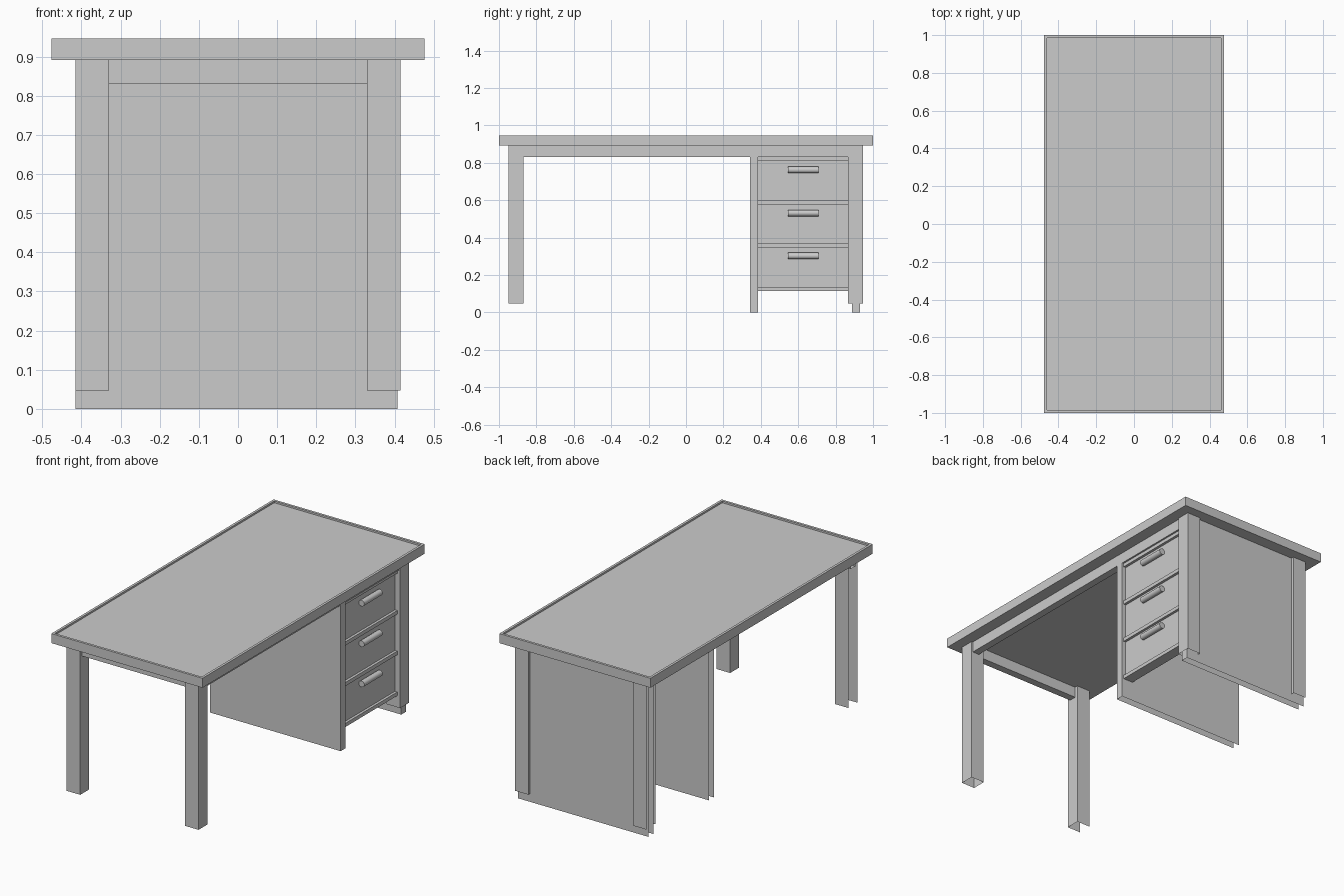
import bpy, bmesh, math
from mathutils import Vector

if "Cube" in bpy.data.objects:
    bpy.data.objects.remove(bpy.data.objects["Cube"])

AXES = {"-x": (-1, 0, 0), "+x": (1, 0, 0), "-y": (0, -1, 0),
        "+y": (0, 1, 0), "-z": (0, 0, -1), "+z": (0, 0, 1)}


def finish(name, bm):
    me = bpy.data.meshes.new(name)
    bm.to_mesh(me)
    bm.free()
    ob = bpy.data.objects.new(name, me)
    bpy.context.collection.objects.link(ob)
    return ob


def box(name, x, y, z, omit=()):
    """Box from (min, max) ranges, leaving out the hidden faces in omit."""
    bm = bmesh.new()
    bmesh.ops.create_cube(bm, size=1)
    bm.normal_update()
    drop = [f for f in bm.faces
            if any(f.normal.dot(Vector(AXES[a])) > 0.9 for a in omit)]
    bmesh.ops.delete(bm, geom=drop, context='FACES')
    for v in bm.verts:
        v.co = [(r[0] + r[1]) / 2 + c * (r[1] - r[0])
                for r, c in zip((x, y, z), v.co)]
    return finish(name, bm)


# Table top with a thin raised rim around a recessed surface
bm = bmesh.new()
bmesh.ops.create_cube(bm, size=1)
for v in bm.verts:
    v.co = (v.co.x * 0.952, v.co.y * 2, 0.919 + v.co.z * 0.054)
bm.normal_update()
top = [f for f in bm.faces if f.normal.z > 0.9]
bmesh.ops.inset_region(bm, faces=top, thickness=0.02)
lowered = bmesh.ops.extrude_face_region(bm, geom=top)["geom"]
bmesh.ops.delete(bm, geom=top, context='FACES')
for v in lowered:
    if isinstance(v, bmesh.types.BMVert):
        v.co.z -= 0.01
bmesh.ops.recalc_face_normals(bm, faces=bm.faces)
finish("table_top", bm)

TOP = 0.892     # underside of the table top
APRON = 0.83    # lower edge of the apron
BACK, FRONT = -0.415, 0.407

# Four legs; the two against the wall are open at the back
for side, y in (("near", (-0.948, -0.868)), ("far", (0.866, 0.946))):
    box(f"{side}_front_leg", (0.33, 0.415), y, (0.047, TOP), ("-z", "+z"))
    box(f"{side}_back_leg", (BACK, -0.33), y, (0.047, TOP), ("-z", "+z", "-x"))

# Side panels of the drawer unit, open at the back and underneath
for name, y in (("inner_panel", (0.342, 0.386)), ("outer_panel", (0.887, 0.93))):
    box(name, (BACK, FRONT), y, (0, TOP), ("-x", "-z", "+z"))

# Aprons
box("long_apron", (FRONT - 0.043, FRONT), (-0.93, 0.887), (APRON, TOP), ("+z",))
box("end_apron", (BACK, FRONT), (-0.93, -0.887), (APRON, TOP), ("-x", "+z"))

# Drawer fronts, set back between the panels
UNIT_Y = (0.386, 0.887)
box("drawer_fronts", (0.335, 0.382), UNIT_Y, (0.114, APRON),
    ("-x", "-y", "+y", "+z", "-z"))

# Rails between the drawers
for i, z in enumerate((0.113, 0.346, 0.577, 0.81)):
    box(f"drawer_rail_{i + 1}", (0.335, 0.397), UNIT_Y, (z, z + 0.021),
        ("-x", "-y", "+y"))

# Round handles, half sunk into the drawer fronts
for i, z in enumerate((0.302, 0.531, 0.762)):
    bpy.ops.mesh.primitive_cylinder_add(
        vertices=24, radius=0.0175, depth=0.165,
        location=(0.397, 0.627, z), rotation=(math.pi / 2, 0, 0))
    bpy.context.object.name = f"drawer_handle_{i + 1}"
    bpy.ops.object.shade_smooth_by_angle()
